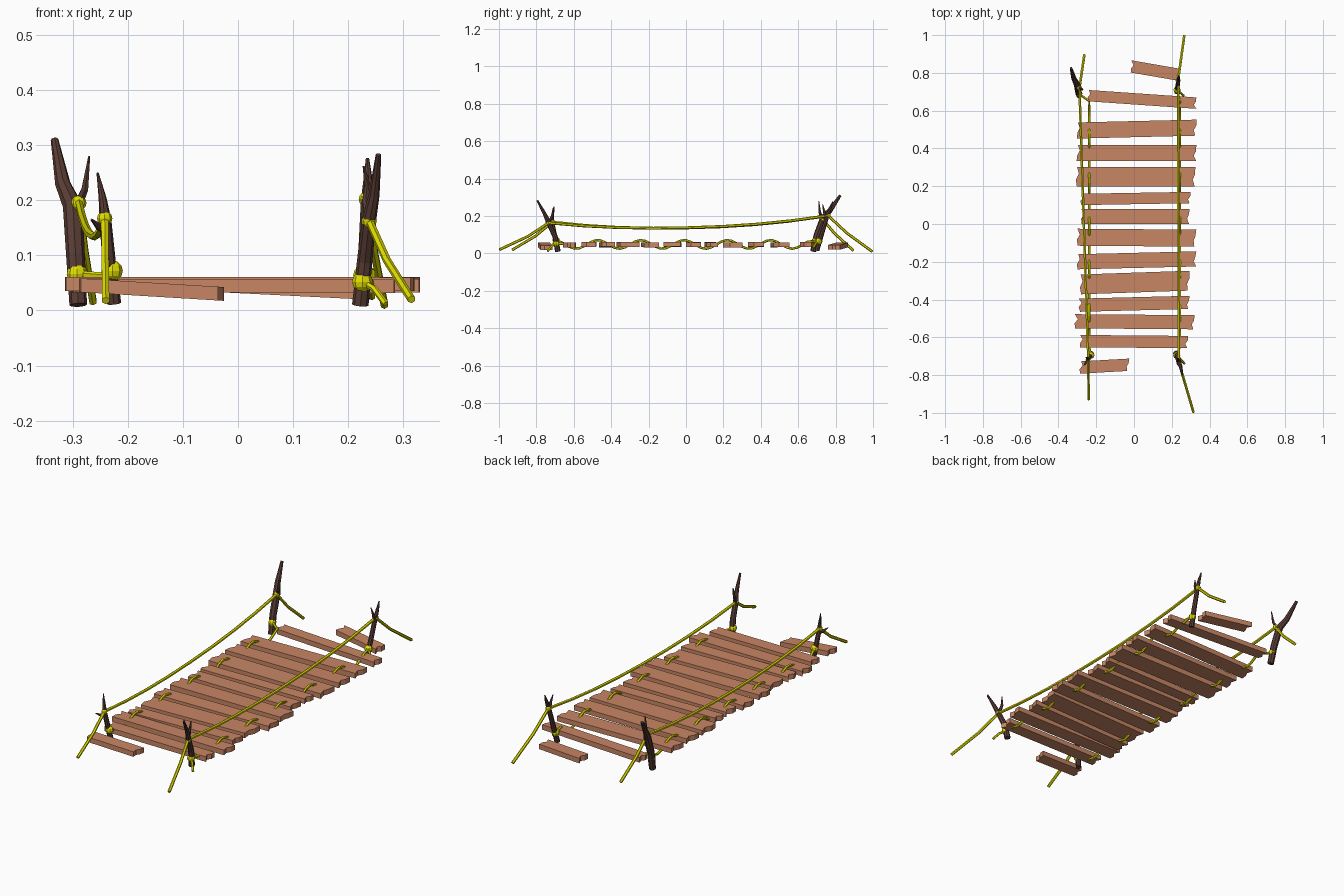
import bpy, bmesh, math, random
from mathutils import Vector

if "Cube" in bpy.data.objects:
    bpy.data.objects.remove(bpy.data.objects["Cube"])
random.seed(4)

def material(name, rgb):
    m = bpy.data.materials.new(name)
    m.diffuse_color = (*rgb, 1)
    m.use_nodes = True
    m.node_tree.nodes["Principled BSDF"].inputs["Base Color"].default_value = m.diffuse_color
    return m

PLANK = material("plank wood", (0.58, 0.24, 0.13))
BARK = material("dark bark", (0.10, 0.045, 0.035))
ROPE = material("yellow rope", (0.76, 0.74, 0.0))

def finish(bm, name, mat):
    bmesh.ops.recalc_face_normals(bm, faces=bm.faces)
    me = bpy.data.meshes.new(name)
    bm.to_mesh(me)
    bm.free()
    me.materials.append(mat)
    ob = bpy.data.objects.new(name, me)
    bpy.context.collection.objects.link(ob)
    return ob

def tube(name, pts, radii, mat, sides=6):
    """Sweep a low-poly ring along a path."""
    pts = [Vector(p) for p in pts]
    if not isinstance(radii, (list, tuple)):
        radii = [radii] * len(pts)
    bm = bmesh.new()
    rings = []
    for i, p in enumerate(pts):
        t = (pts[min(i + 1, len(pts) - 1)] - pts[max(i - 1, 0)]).normalized()
        u = t.cross(Vector((1, 0, 0))).normalized()
        v = t.cross(u)
        rings.append([bm.verts.new(p + radii[i] * (u * math.cos(a) + v * math.sin(a)))
                      for a in (2 * math.pi * k / sides for k in range(sides))])
    for a, b in zip(rings, rings[1:]):
        for k in range(sides):
            n = (k + 1) % sides
            bm.faces.new((a[k], a[n], b[n], b[k]))
    bm.faces.new(rings[0])
    bm.faces.new(rings[-1])
    return finish(bm, name, mat)

def knot(name, pos, r):
    bm = bmesh.new()
    bmesh.ops.create_uvsphere(bm, u_segments=8, v_segments=6, radius=r)
    bmesh.ops.translate(bm, verts=bm.verts, vec=pos)
    finish(bm, name, ROPE)

def plank(name, x0, x1, y0, y1, w, z0=0.047, z1=0.047):
    """Board with splintered ends, thickness 0.025."""
    h = w / 2
    L = x1 - x0
    j = lambda: random.uniform(0.0, 0.012)
    prof = [(x0 + j(), -h), (x1 - j(), -h), (x1 - 0.014, -h * 0.3), (x1 - j() * .5, h * 0.25),
            (x1, h), (x0 + j(), h), (x0 + 0.018, h * 0.3), (x0 + j() * .5, -h * 0.3)]
    bm = bmesh.new()
    layers = []
    for dz in (-0.0125, 0.0125):
        layers.append([bm.verts.new((x, y0 + (y1 - y0) * (x - x0) / L + v,
                                     z0 + (z1 - z0) * (x - x0) / L + dz)) for x, v in prof])
    lo, hi = layers
    bm.faces.new(lo)
    bm.faces.new(hi)
    for k in range(8):
        n = (k + 1) % 8
        bm.faces.new((lo[k], lo[n], hi[n], hi[k]))
    finish(bm, name, PLANK)

# deck planks: x left, x right, y at left, y at right, width
deck = [(-.29, .285, -.62, -.625, .065), (-.315, .32, -.515, -.52, .075),
        (-.295, .295, -.43, -.415, .07), (-.29, .295, -.32, -.30, .105),
        (-.305, .33, -.20, -.185, .08), (-.305, .33, -.07, -.075, .09),
        (-.28, .295, .04, .04, .08), (-.285, .3, .13, .14, .06),
        (-.31, .325, .25, .25, .105), (-.305, .33, .375, .375, .085),
        (-.305, .33, .495, .51, .085), (-.25, .33, .68, .64, .06)]
for i, p in enumerate(deck):
    plank(f"deck_plank_{i + 1}", *p, z0=.047 + random.uniform(-.003, .002),
          z1=.047 + random.uniform(-.003, .002))
plank("broken_front_plank", -.29, -.025, -.76, -.745, .065, .046, .03)
plank("broken_back_plank", -.02, .24, .835, .79, .065, .045, .032)

# crooked branch posts: trunk path, trunk radii, side twig path
posts = {
    "front_left_post": ([(-.225, -.685, .013), (-.234, -.70, .09), (-.241, -.715, .165),
                         (-.246, -.712, .205), (-.255, -.705, .25)], [.013, .012, .011, .007, .002],
                        [(-.238, -.71, .145), (-.252, -.73, .152), (-.266, -.75, .165)]),
    "back_left_post": ([(-.29, .68, .01), (-.295, .70, .10), (-.30, .735, .19),
                        (-.318, .77, .23), (-.333, .825, .31)], [.016, .017, .018, .014, .007],
                       [(-.295, .73, .18), (-.278, .715, .22), (-.27, .71, .28)]),
    "front_right_post": ([(.222, -.685, .01), (.23, -.70, .09), (.238, -.735, .165),
                          (.247, -.755, .21), (.255, -.795, .283)], [.015, .014, .013, .01, .005],
                         [(.238, -.735, .16), (.232, -.715, .20), (.236, -.71, .245)]),
    "back_right_post": ([(.225, .70, .015), (.23, .725, .10), (.234, .755, .2),
                         (.236, .77, .24), (.235, .785, .276)], [.013, .012, .011, .008, .003],
                        [(.234, .75, .18), (.236, .74, .22), (.228, .73, .262)]),
}
for name, (path, radii, twig) in posts.items():
    tube(name, path, radii, BARK, 8)
    tube(name + "_twig", twig, [.009, .007, .002], BARK)

# knots at hand height and at deck height
tops = {"front_left": (-.242, -.715, .167), "back_left": (-.289, .72, .195),
        "front_right": (.238, -.735, .163), "back_right": (.233, .76, .202)}
feet = {"front_left": (-.228, -.695, .072), "back_left": (-.292, .69, .066),
        "front_right": (.226, -.695, .052), "back_right": (.228, .71, .064)}
for k in tops:
    knot(k + "_hand_knot", tops[k], .014)
    knot(k + "_deck_knot", feet[k], .019)

# guy ropes down to the ground
ends = {"front_left": (-.24, -.93, .018), "back_left": (-.263, .895, .015),
        "front_right": (.315, -.997, .02), "back_right": (.266, .997, .009)}
for k, e in ends.items():
    a, b = Vector(tops[k]), Vector(e)
    mid = a.lerp(b, .42)
    mid.z -= .012
    tube(k + "_guy_rope", [a, mid, b], .0075, ROPE)

for side in ("left", "right"):
    # sagging handrail
    a, b = Vector(tops["front_" + side]), Vector(tops["back_" + side])
    pts = []
    for i in range(9):
        t = i / 8
        p = a.lerp(b, t)
        p.z -= .045 * (1 - abs(2 * t - 1) ** 2.2)
        pts.append(p)
    tube(side + "_hand_rope", pts, .0075, ROPE)
    # lacing rope that weaves over and under the planks
    a, b = feet["front_" + side], feet["back_" + side]
    x = -.237 if side == "left" else .243
    weave = []
    for i in range(49):
        y = -.65 + 1.3 * i / 48
        weave.append((x, y, .048 + .023 * math.cos(2 * math.pi * (y + .01) / .231)))
    tube(side + "_lacing_rope", [a] + weave + [b], .0065, ROPE)

# loose lacing tails hanging from the deck knots
for k, tail in {"front_right": (.268, -.74, .012), "back_right": (.262, .68, .03)}.items():
    a, b = Vector(feet[k]), Vector(tail)
    tube(k + "_rope_tail", [a, a.lerp(b, .5) + Vector((0, 0, .008)), b], .006, ROPE)
